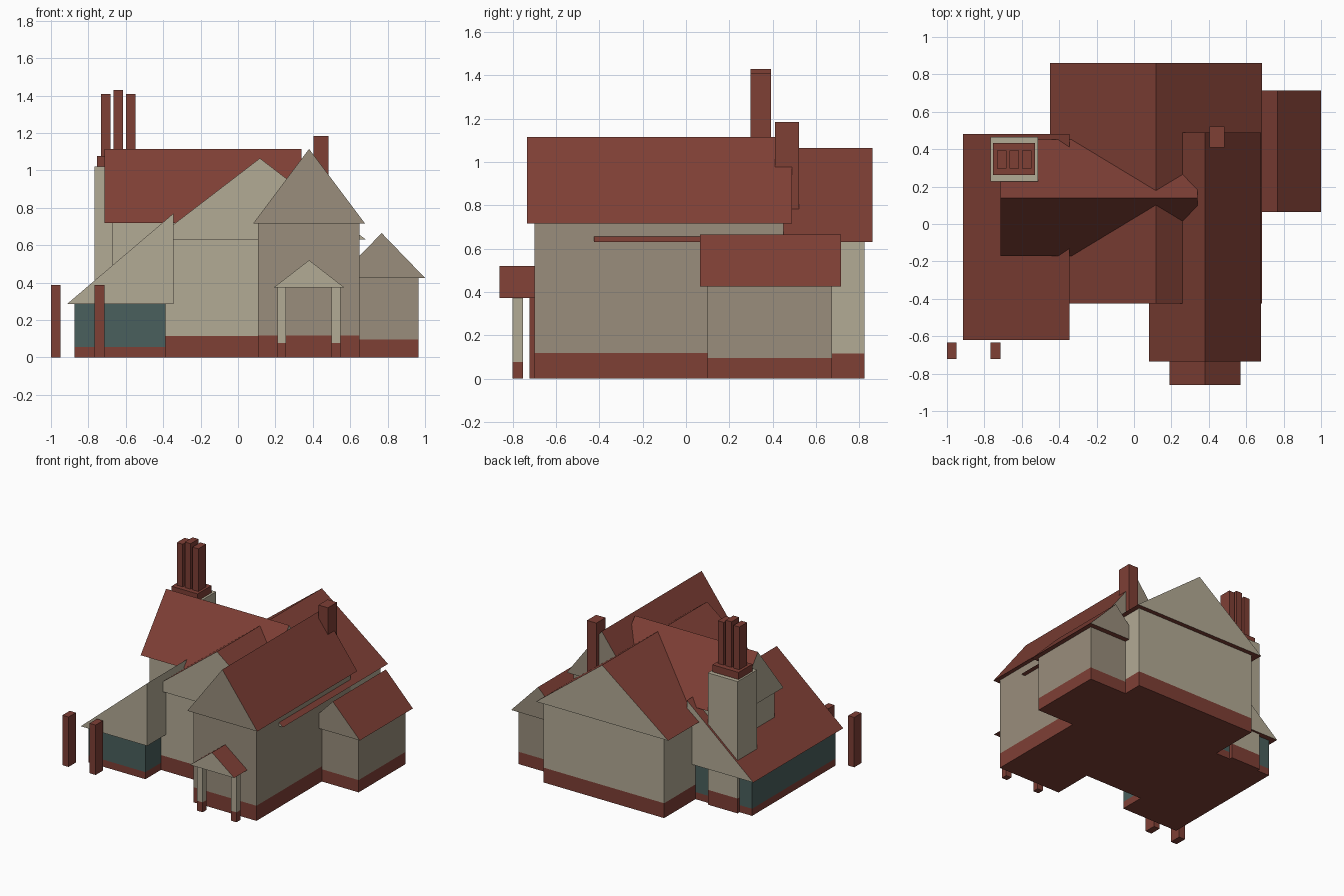
import bpy

if "Cube" in bpy.data.objects:
    bpy.data.objects.remove(bpy.data.objects["Cube"])


def material(name, color):
    m = bpy.data.materials.new(name)
    m.diffuse_color = (*color, 1)
    m.use_nodes = True
    m.node_tree.nodes["Principled BSDF"].inputs["Base Color"].default_value = m.diffuse_color
    return m


BRICK = material("brick_red", (0.21, 0.05, 0.036))
LIGHT = material("light_plaster", (0.45, 0.405, 0.30))
DARK = material("dark_plaster", (0.32, 0.27, 0.20))
TEAL = material("teal_panel", (0.068, 0.115, 0.11))


def build(name, verts, faces, mats, slots):
    mesh = bpy.data.meshes.new(name)
    mesh.from_pydata(verts, [], faces)
    for m in mats:
        mesh.materials.append(m)
    for p, s in zip(mesh.polygons, slots):
        p.material_index = s
    obj = bpy.data.objects.new(name, mesh)
    bpy.context.collection.objects.link(obj)
    return obj


def box(name, x, y, z, mat):
    verts = [(a, b, c) for c in z for b in y for a in x]
    faces = [(0, 2, 3, 1), (4, 5, 7, 6), (0, 1, 5, 4),
             (1, 3, 7, 5), (3, 2, 6, 7), (2, 0, 4, 6)]
    return build(name, verts, faces, [mat], [0] * 6)


def walls(name, x, y, plinth, top, mat):
    # wall block standing on a brick plinth
    box(name + "_plinth", x, y, (0, plinth), BRICK)
    box(name + "_walls", x, y, (plinth, top), mat)


def roof(name, profile, span, mat, along="y"):
    # triangular prism: plaster on vertical faces, brick red elsewhere
    # profile is base start, base end, ridge (counter-clockwise)
    if along == "y":
        verts = [(u, s, z) for s in span for u, z in profile]
    else:
        verts = [(s, -u, z) for s in span for u, z in profile]
    faces = [(0, 1, 2), (5, 4, 3)]
    slots = [1, 1]
    for i in range(3):
        j = (i + 1) % 3
        faces.append((i, i + 3, j + 3, j))
        slots.append(1 if profile[i][0] == profile[j][0] else 0)
    return build(name, verts, faces, [BRICK, mat], slots)


def gable(name, mid, half, eave, ridge, span, mat, along="y"):
    m = -mid if along == "x" else mid
    return roof(name, [(m - half, eave), (m + half, eave), (m, ridge)], span, mat, along)


# Main house block
walls("main_house", (-0.39, 0.645), (-0.39, 0.825), 0.115, 0.63, LIGHT)
gable("main_roof", 0.117, 0.567, 0.63, 1.065, (-0.425, 0.861), LIGHT)

# Front wing
walls("front_wing", (0.108, 0.649), (-0.70, 0.45), 0.117, 0.715, DARK)
gable("front_wing_roof", 0.38, 0.30, 0.715, 1.115, (-0.735, 0.49), DARK)

# Right extension
walls("side_extension", (0.57, 0.965), (0.10, 0.675), 0.095, 0.425, DARK)
gable("side_extension_roof", 0.768, 0.232, 0.425, 0.665, (0.065, 0.715), DARK)

# Cross wing running left to right
walls("cross_wing", (-0.67, 0.30), (-0.13, 0.41), 0.112, 0.718, LIGHT)
gable("cross_wing_roof", 0.14, 0.312, 0.718, 1.114, (-0.715, 0.34), LIGHT, "x")

# Left lean-to
walls("lean_to", (-0.875, -0.388), (-0.58, 0.44), 0.055, 0.285, TEAL)
roof("lean_to_roof", [(-0.915, 0.285), (-0.345, 0.285), (-0.345, 0.77)], (-0.62, 0.482), LIGHT)

# Porch with two posts
gable("porch_roof", 0.38, 0.19, 0.373, 0.52, (-0.861, -0.70), LIGHT)
for side, x in (("left", 0.21), ("right", 0.50)):
    px, py = (x, x + 0.047), (-0.80, -0.752)
    box(f"porch_post_base_{side}", px, py, (0, 0.077), BRICK)
    box(f"porch_post_{side}", px, py, (0.077, 0.375), LIGHT)

# Gate posts
for side, x in (("left", -1.0), ("right", -0.767)):
    box(f"gate_post_{side}", (x, x + 0.052), (-0.723, -0.633), (0, 0.387), BRICK)

# Large chimney with cap and three flues
walls("large_chimney", (-0.768, -0.513), (0.226, 0.465), 0.115, 1.022, LIGHT)
box("large_chimney_cap", (-0.754, -0.53), (0.262, 0.433), (1.022, 1.077), BRICK)
for i, (x, top) in enumerate(((-0.733, 1.408), (-0.665, 1.43), (-0.599, 1.408))):
    box(f"chimney_flue_{i + 1}", (x, x + 0.05), (0.298, 0.393), (1.077, top), BRICK)

# Small chimney
box("small_chimney", (0.403, 0.484), (0.41, 0.522), (0.78, 1.184), BRICK)
